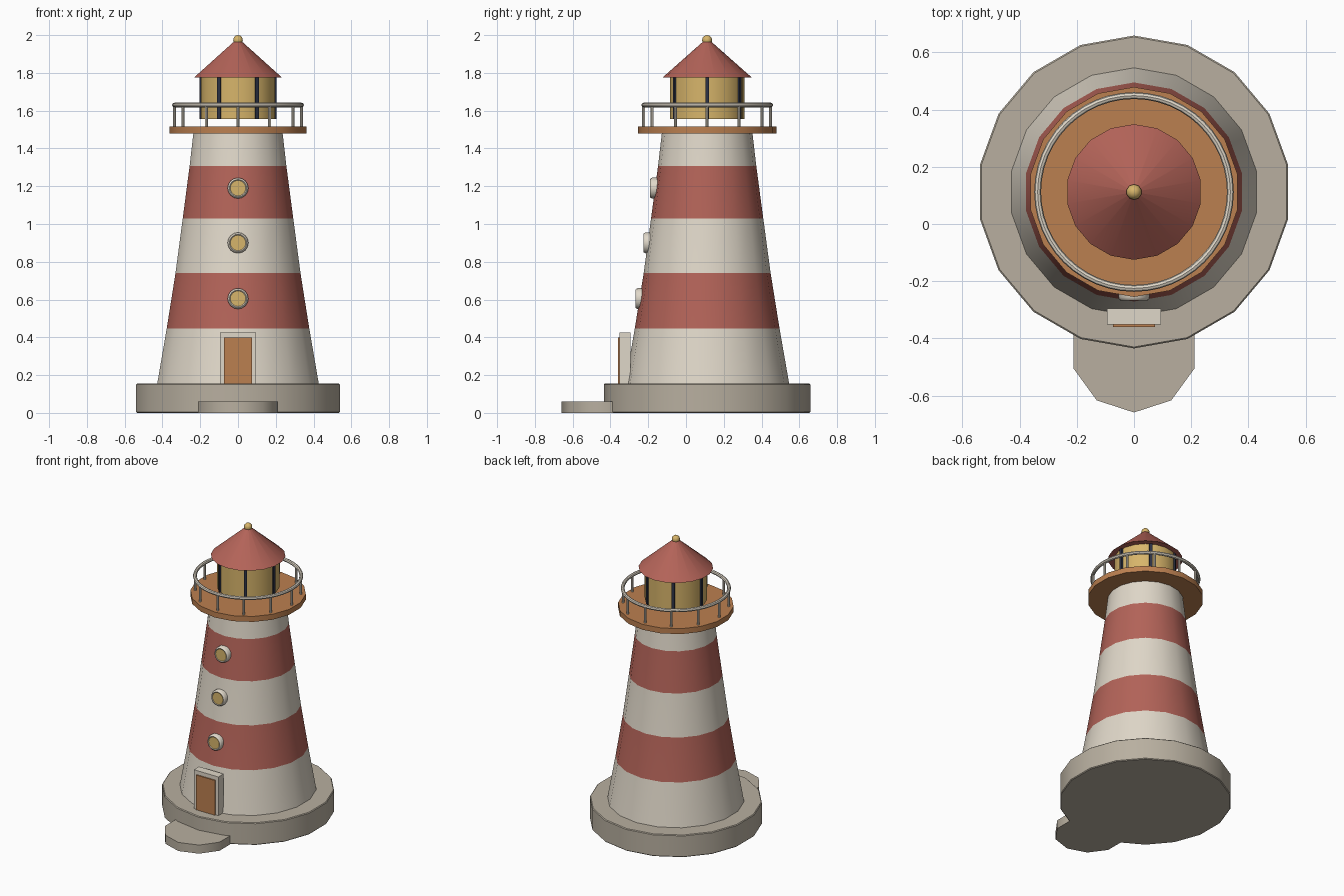
import bpy, bmesh, math
from mathutils import Matrix, Vector

cube = bpy.data.objects.get("Cube")
if cube:
    bpy.data.objects.remove(cube, do_unlink=True)

CY = 0.112      # tower axis along y
SIDES = 18


def material(name, rgb):
    m = bpy.data.materials.new(name)
    m.use_nodes = True
    m.diffuse_color = (*rgb, 1)
    m.node_tree.nodes["Principled BSDF"].inputs["Base Color"].default_value = (*rgb, 1)
    return m


stone = material("stone", (0.48, 0.43, 0.35))
white = material("white_plaster", (0.74, 0.68, 0.58))
red = material("red_paint", (0.45, 0.125, 0.098))
wood = material("wood", (0.50, 0.215, 0.08))
gold = material("warm_glass", (0.68, 0.46, 0.145))
dark = material("dark_metal", (0.026, 0.032, 0.06))


def finish(name, bm, mats, smooth=True):
    bmesh.ops.recalc_face_normals(bm, faces=bm.faces)
    mesh = bpy.data.meshes.new(name)
    bm.to_mesh(mesh)
    bm.free()
    for m in mats:
        mesh.materials.append(m)
    ob = bpy.data.objects.new(name, mesh)
    bpy.context.collection.objects.link(ob)
    if smooth:
        bpy.ops.object.select_all(action='DESELECT')
        ob.select_set(True)
        bpy.context.view_layer.objects.active = ob
        bpy.ops.object.shade_smooth_by_angle(angle=math.radians(40))
    return ob


def lathe(name, profile, mats, centre=(0, CY, 0), sides=SIDES, bands=None, rot=None, closed=False):
    """Spin (radius, height) points round an axis; bands gives a material per ring of faces."""
    bm = bmesh.new()
    rings = []
    for r, h in profile:
        angles = [math.pi / 2 + math.tau * i / sides for i in range(sides)]
        rings.append([bm.verts.new((r * math.cos(a), r * math.sin(a), h)) for a in angles])
    pairs = list(zip(rings, rings[1:]))
    if closed:
        pairs.append((rings[-1], rings[0]))
    else:
        bm.faces.new(rings[0])
        bm.faces.new(rings[-1])
    for k, (lo, hi) in enumerate(pairs):
        for i in range(sides):
            j = (i + 1) % sides
            f = bm.faces.new((lo[i], lo[j], hi[j], hi[i]))
            f.material_index = bands[k] if bands else 0
    move = Matrix.Translation(centre)
    bm.transform(move @ rot if rot else move)
    return finish(name, bm, mats)


def box(name, lo, hi, mat, turn=0, bevel=0):
    lo, hi = Vector(lo), Vector(hi)
    bm = bmesh.new()
    bmesh.ops.create_cube(bm, size=1)
    bm.transform(Matrix.Translation((lo + hi) / 2) @ Matrix.Rotation(turn, 4, 'Z')
                 @ Matrix.Diagonal((*(hi - lo), 1)))
    if bevel:
        bmesh.ops.bevel(bm, geom=bm.edges[:], offset=bevel, segments=1, affect='EDGES')
    return finish(name, bm, [mat], smooth=False)


# Stone base and doorstep
lathe("base", [(0.542, 0), (0.547, 0.005), (0.547, 0.15), (0.542, 0.155)], [stone])
lathe("doorstep", [(0.222, 0), (0.222, 0.06)], [stone], (0, -0.437, 0), 10)

# Striped tower with a slightly curved taper
lathe("tower", [(0.435, 0.15), (0.383, 0.448), (0.336, 0.74), (0.297, 1.03), (0.26, 1.308), (0.24, 1.48)],
      [white, red], bands=[0, 1, 0, 1, 0])

# Door and its frame
box("door_frame", (-0.095, -0.352, 0.155), (0.095, -0.295, 0.426), white)
box("door", (-0.073, -0.36, 0.155), (0.073, -0.32, 0.398), wood)

# Round windows up the front, each a rounded frame with a glass disc
facing = Matrix.Rotation(math.pi / 2, 4, 'X')
for n, (z, y) in enumerate([(0.605, -0.268), (0.9, -0.226), (1.19, -0.191)], 1):
    lathe(f"window_frame_{n}", [(0.055, -0.05), (0.055, -0.012), (0.051, -0.003), (0.046, 0), (0.04, -0.005)],
          [white], (0, y, z), 16, rot=facing)
    lathe(f"window_glass_{n}", [(0.041, -0.02), (0.041, -0.002)], [gold], (0, y, z), 16, rot=facing)

# Gallery deck with posts and a ring rail
lathe("gallery_deck", [(0.367, 1.478), (0.367, 1.516)], [wood])
for n in range(12):
    a = math.tau * n / 12
    lathe(f"rail_post_{n + 1}", [(0.008, 1.51), (0.008, 1.63)], [white],
          (0.336 * math.cos(a), CY + 0.336 * math.sin(a), 0), 8)
tube = [math.tau * i / 8 for i in range(8)]
lathe("hand_rail", [(0.337 + 0.012 * math.cos(t), 1.63 + 0.012 * math.sin(t)) for t in tube],
      [white], sides=48, closed=True)

# Lantern room with six dark bars
lathe("lantern_glass", [(0.198, 1.556), (0.198, 1.78)], [gold])
for n in range(6):
    a = math.tau * n / 6
    x, y = 0.194 * math.cos(a), CY + 0.194 * math.sin(a)
    box(f"lantern_bar_{n + 1}", (x - 0.01, y - 0.01, 1.556), (x + 0.01, y + 0.01, 1.78), dark, a)

# Conical roof and ball finial
lathe("roof", [(0.237, 1.775), (0.002, 1.983)], [red])
bm = bmesh.new()
bmesh.ops.create_uvsphere(bm, u_segments=10, v_segments=6, radius=0.027)
bm.transform(Matrix.Translation((0, CY, 1.973)))
finish("finial", bm, [gold])
